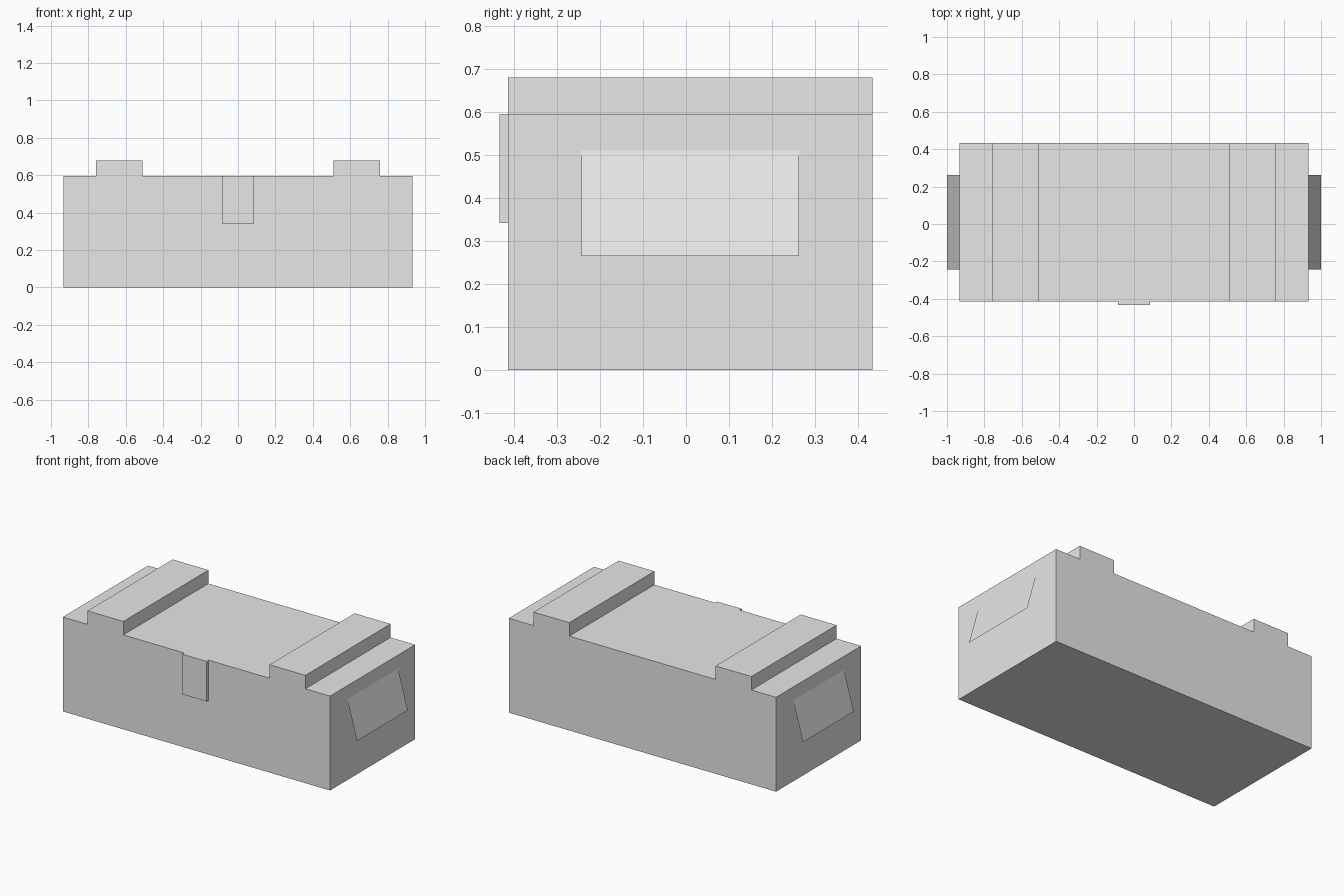
import bpy

cube = bpy.data.objects.get("Cube")
if cube:
    bpy.data.objects.remove(cube, do_unlink=True)

GREY = (0.8, 0.8, 0.8, 1)
mat = bpy.data.materials.new("plain_grey")
mat.use_nodes = True
mat.diffuse_color = GREY
mat.node_tree.nodes["Principled BSDF"].inputs["Base Color"].default_value = GREY


def add_part(name, verts, faces):
    mesh = bpy.data.meshes.new(name)
    mesh.from_pydata(verts, [], faces)
    mesh.materials.append(mat)
    obj = bpy.data.objects.new(name, mesh)
    bpy.context.collection.objects.link(obj)
    return obj


def extrude_profile(name, profile, front, back):
    """Extrude a counter-clockwise x/z outline from front to back along y."""
    n = len(profile)
    verts = [(x, y, z) for y in (front, back) for x, z in profile]
    faces = [tuple(range(n)), tuple(reversed(range(n, 2 * n)))]
    faces += [(i, i + n, (i + 1) % n + n, (i + 1) % n) for i in range(n)]
    return add_part(name, verts, faces)


WIDTH, LID, RIB = 0.932, 0.595, 0.68
FRONT, BACK = -0.414, 0.434

# Crate body with two raised ribs across the lid
half = [(WIDTH, 0), (WIDTH, LID), (0.76, LID), (0.76, RIB), (0.51, RIB), (0.51, LID)]
outline = half + [(-x, z) for x, z in reversed(half)]
extrude_profile("crate_body", outline, FRONT, BACK)

# Front latch, flush with the lid
latch = [(-0.085, 0.342), (0.085, 0.342), (0.085, LID), (-0.085, LID)]
extrude_profile("front_latch", latch, -0.434, FRONT)

# Sloping flap handles, hinged at the top on each end
for side, name in ((1, "left_handle"), (-1, "right_handle")):
    verts = [(side, -0.243, 0.265), (side, 0.263, 0.265),
             (side * WIDTH, 0.263, 0.51), (side * WIDTH, -0.243, 0.51)]
    add_part(name, verts, [(0, 1, 2, 3) if side > 0 else (3, 2, 1, 0)])
